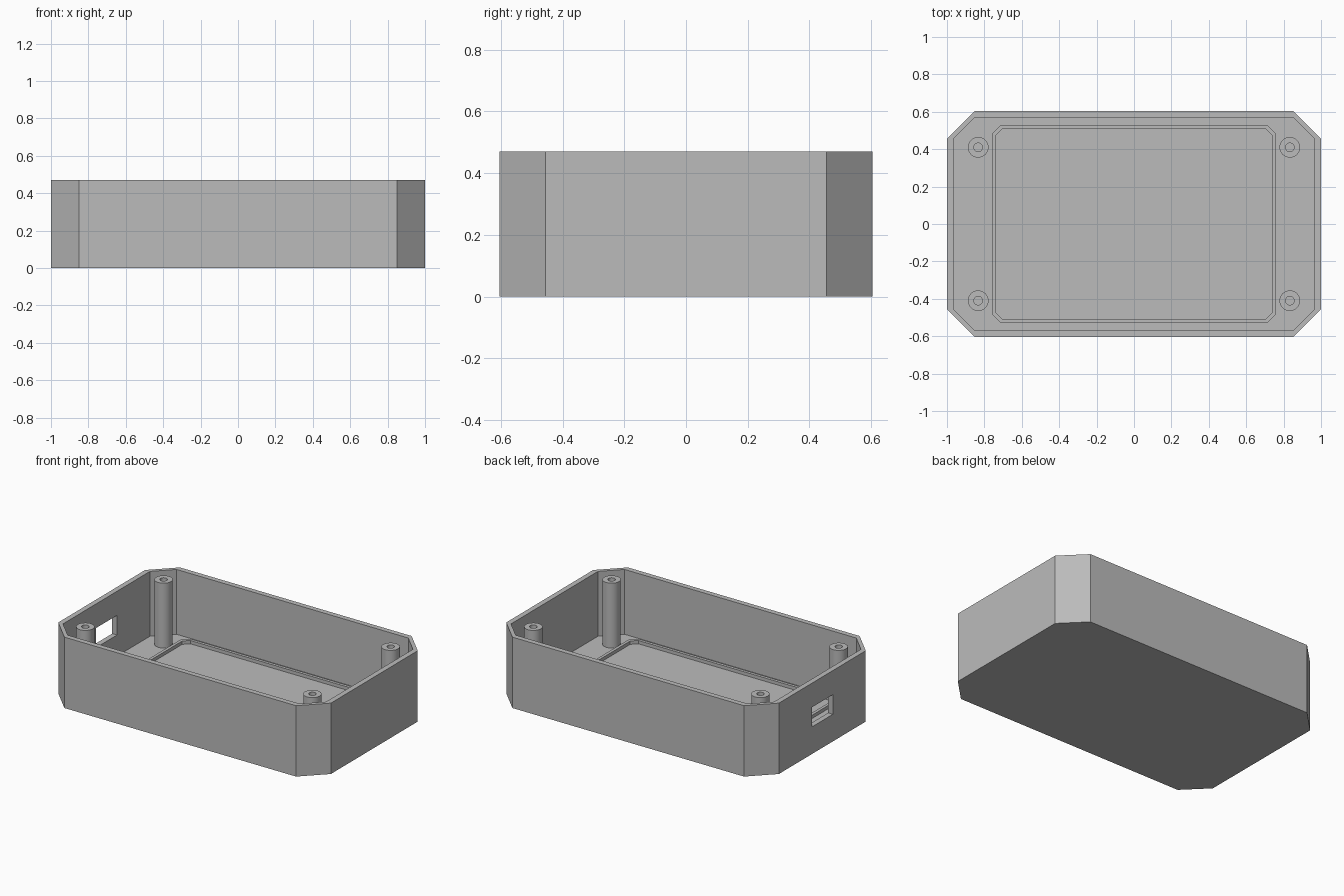
import bpy, bmesh, math

if "Cube" in bpy.data.objects:
    bpy.data.objects.remove(bpy.data.objects["Cube"], do_unlink=True)

HEIGHT = 0.47
FLOOR = 0.04

grey = bpy.data.materials.new("plain grey")
grey.use_nodes = True
colour = (0.5, 0.5, 0.5, 1)
grey.diffuse_color = colour
grey.node_tree.nodes["Principled BSDF"].inputs["Base Color"].default_value = colour


def octagon(hx, hy, cut):
    """Rectangle outline with cut corners."""
    quarter = [(hx, hy - cut), (hx - cut, hy)]
    right = [(x, -y) for x, y in reversed(quarter)] + quarter
    return right + [(-x, -y) for x, y in right]


def circle(cx, cy, radius, sides=32):
    steps = [math.tau * i / sides for i in range(sides)]
    return [(cx + radius * math.cos(a), cy + radius * math.sin(a)) for a in steps]


def loft(name, sections, closed=False):
    """Skin a list of (outline, height); cap the ends or join them."""
    bm = bmesh.new()
    rings = [[bm.verts.new((x, y, z)) for x, y in outline] for outline, z in sections]
    pairs = list(zip(rings, rings[1:]))
    if closed:
        pairs.append((rings[-1], rings[0]))
    else:
        bm.faces.new(rings[0])
        bm.faces.new(rings[-1])
    for low, high in pairs:
        for i in range(len(low)):
            j = (i + 1) % len(low)
            bm.faces.new((low[i], low[j], high[j], high[i]))
    bmesh.ops.recalc_face_normals(bm, faces=bm.faces)
    mesh = bpy.data.meshes.new(name)
    bm.to_mesh(mesh)
    bm.free()
    mesh.materials.append(grey)
    obj = bpy.data.objects.new(name, mesh)
    bpy.context.collection.objects.link(obj)
    return obj


def activate(obj):
    bpy.ops.object.select_all(action='DESELECT')
    obj.select_set(True)
    bpy.context.view_layer.objects.active = obj


# Open tray with cut corners
outside = octagon(1.0, 0.605, 0.15)
inside = octagon(0.965, 0.57, 0.115)
case = loft("case", [(outside, 0), (outside, HEIGHT), (inside, HEIGHT), (inside, FLOOR)])

# Port opening in the -x end wall
window = [(-1.1, -0.11), (-0.9, -0.11), (-0.9, 0.11), (-1.1, 0.11)]
cutter = loft("port_cutter", [(window, 0.18), (window, 0.31)])
cutter.hide_render = True
cut = case.modifiers.new("port", 'BOOLEAN')
cut.operation = 'DIFFERENCE'
cut.solver = 'EXACT'
cut.object = cutter
activate(case)
bpy.ops.object.modifier_apply(modifier="port")
bpy.data.objects.remove(cutter, do_unlink=True)

# Low locating ridge on the floor
outer = octagon(0.76, 0.527, 0.045)
inner = octagon(0.74, 0.507, 0.035)
top = FLOOR + 0.022
base = FLOOR - 0.01
loft("floor_ridge", [(outer, base), (outer, top), (inner, top), (inner, base)], closed=True)

# Screw posts with blind holes
for side, sx in (("left", 1), ("right", -1)):
    for end, sy in (("front", -1), ("back", 1)):
        x, y = sx * 0.833, sy * 0.41
        wall = circle(x, y, 0.055)
        hole = circle(x, y, 0.023)
        post = loft(f"{end}_{side}_screw_post",
                    [(wall, base), (wall, HEIGHT), (hole, HEIGHT), (hole, FLOOR + 0.05)])
        activate(post)
        bpy.ops.object.shade_smooth_by_angle(angle=math.radians(30))
